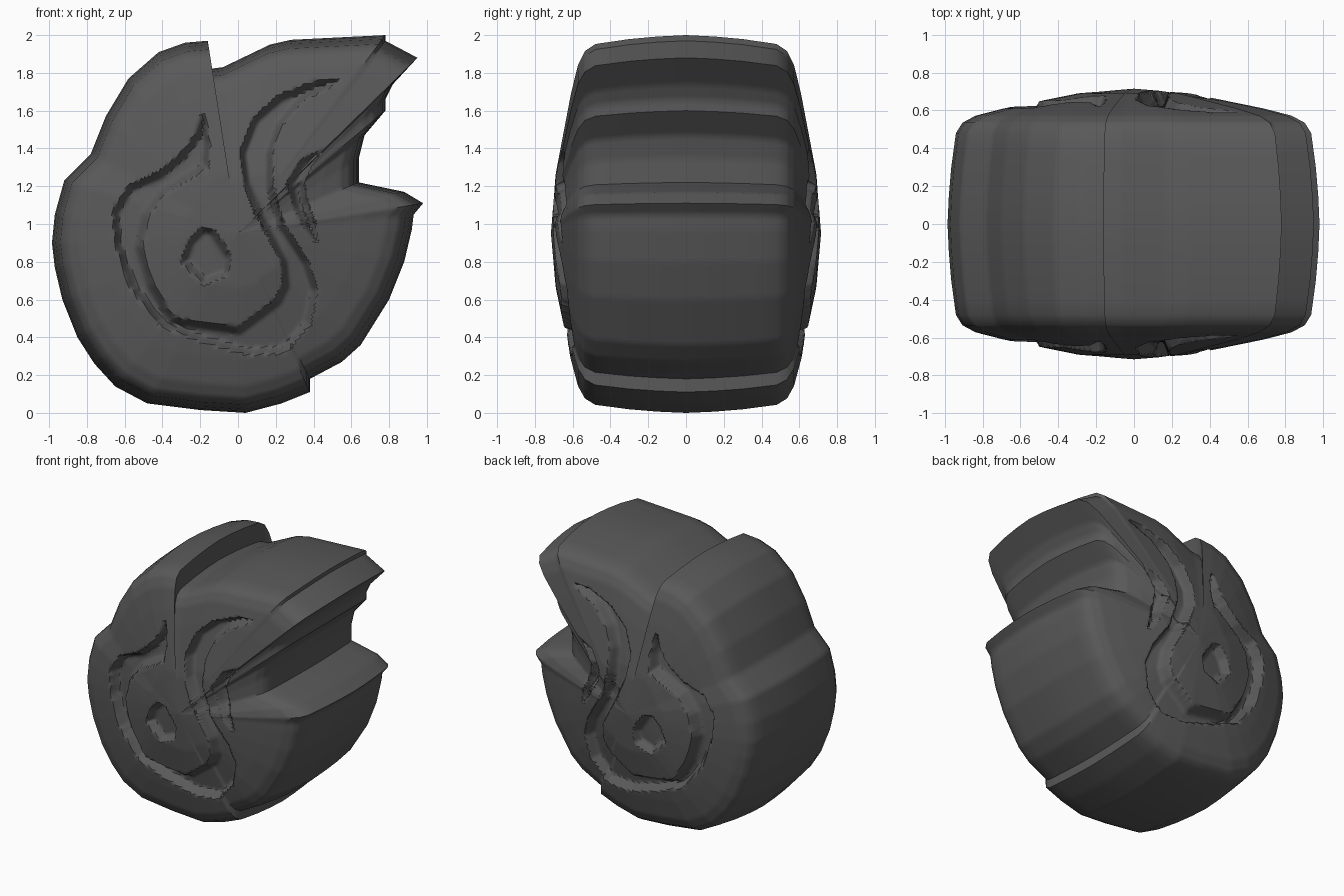
import bpy, bmesh
from mathutils import Vector as V

if "Cube" in bpy.data.objects:
    bpy.data.objects.remove(bpy.data.objects["Cube"])

# Flame silhouette (x, z), counter-clockwise from the bottom
OUTLINE = [(.04, 0), (.23, .05), (.38, .11), (.38, .18), (.55, .27), (.65, .36), (.8, .6),
           (.88, .8), (.92, .97), (.93, 1.05), (.98, 1.11), (.88, 1.17), (.64, 1.22),
           (.64, 1.35), (.67, 1.47), (.78, 1.6), (.78, 1.66), (.82, 1.74), (.95, 1.88),
           (.78, 1.97), (.78, 2), (.28, 1.975), (.17, 1.95), (-.08, 1.83), (-.16, 1.82),
           (-.16, 1.97), (-.28, 1.96), (-.42, 1.91), (-.58, 1.77), (-.7, 1.57), (-.78, 1.37),
           (-.92, 1.23), (-.97, 1.05), (-.985, .9), (-.97, .77), (-.93, .6), (-.85, .4),
           (-.76, .26), (-.65, .14), (-.48, .05), (-.2, .015)]

# Carved regions on the faces: swirl groove, side lick, centre drop
SWIRL = [(-.18, 1.6), (-.22, 1.48), (-.3, 1.37), (-.42, 1.27), (-.58, 1.2), (-.66, 1.07),
         (-.65, .9), (-.57, .67), (-.42, .47), (-.2, .38), (.05, .31), (.25, .32), (.38, .47),
         (.42, .65), (.37, .8), (.24, 1), (.18, 1.2), (.18, 1.38), (.23, 1.52), (.35, 1.66),
         (.57, 1.77), (.4, 1.75), (.22, 1.68), (.08, 1.56), (.01, 1.38), (.03, 1.22),
         (.1, 1.05), (.23, .8), (.24, .68), (.2, .6), (0, .45), (-.34, .5), (-.45, .68),
         (-.51, .88), (-.48, 1.04), (-.39, 1.16), (-.16, 1.3), (-.15, 1.43)]
LICK = [(.46, 1.4), (.33, 1.34), (.26, 1.22), (.29, 1.1), (.36, .97), (.43, .88),
        (.4, 1.02), (.36, 1.14), (.35, 1.22), (.39, 1.31)]
DROP = [(-.19, .985), (-.26, .91), (-.3, .8), (-.18, .68), (-.05, .73), (-.035, .83), (-.13, .97)]
CARVINGS = [(SWIRL, .08), (LICK, .06), (DROP, .06)]

# Half-thickness from the middle of the face (fraction 0) to the rim (fraction 1)
PROFILE = [(0, .715), (.3, .69), (.5, .65), (.7, .61), (.85, .572), (.92, .535),
           (.955, .48), (.98, .3), (.993, .15), (1, 0)]
CENTRE = V((0, .95))


def thickness(f):
    for (a, ya), (b, yb) in zip(PROFILE, PROFILE[1:]):
        if f <= b:
            return ya + (yb - ya) * (f - a) / (b - a)
    return 0


def inside_distance(x, z, poly):
    """Distance to the polygon border when inside, else 0."""
    inside, best = False, 9.0
    for (ax, az), (bx, bz) in zip(poly, poly[1:] + poly[:1]):
        if (az > z) != (bz > z) and x < ax + (bx - ax) * (z - az) / (bz - az):
            inside = not inside
        dx, dz = bx - ax, bz - az
        t = max(0, min(1, ((x - ax) * dx + (z - az) * dz) / (dx * dx + dz * dz)))
        best = min(best, (x - ax - t * dx) ** 2 + (z - az - t * dz) ** 2)
    return best ** .5 if inside else 0


def carve(x, z):
    cut = 0
    for poly, depth in CARVINGS:
        xs, zs = [p[0] for p in poly], [p[1] for p in poly]
        if min(xs) < x < max(xs) and min(zs) < z < max(zs):
            t = min(1, inside_distance(x, z, poly) / .04)
            cut += depth * t * (2 - t)
    return cut


# Evenly divided silhouette that keeps every corner
rim = []
for a, b in zip(OUTLINE, OUTLINE[1:] + OUTLINE[:1]):
    a, b = V(a), V(b)
    n = max(1, round((b - a).length / .024))
    rim += [a.lerp(b, i / n) for i in range(n)]

# Rings from the rim inwards, for both faces
fractions = [1, .993, .98, .967, .955, .94] + [.92 * i / 54 for i in range(54, 0, -1)]
rings = []
for f in fractions:
    pts = [CENTRE.lerp(p, f) for p in rim]
    rings.append([(p.x, thickness(f) - (carve(p.x, p.y) if f < .94 else 0), p.y) for p in pts])

bm = bmesh.new()
edge = [bm.verts.new(p) for p in rings[0]]
count = len(rim)
for side in (-1, 1):
    prev = edge
    for ring in rings[1:]:
        cur = [bm.verts.new((x, side * y, z)) for x, y, z in ring]
        for i in range(count):
            j = (i + 1) % count
            bm.faces.new((prev[i], prev[j], cur[j], cur[i]))
        prev = cur
    tip = bm.verts.new((CENTRE.x, side * PROFILE[0][1], CENTRE.y))
    for i in range(count):
        bm.faces.new((prev[i], prev[(i + 1) % count], tip))
bmesh.ops.recalc_face_normals(bm, faces=bm.faces)

# Flame stone object
mesh = bpy.data.meshes.new("flame_stone")
bm.to_mesh(mesh)
bm.free()
stone = bpy.data.objects.new("flame_stone", mesh)
bpy.context.collection.objects.link(stone)
mat = bpy.data.materials.new("dark_stone")
mat.diffuse_color = (.1, .1, .1, 1)
mat.use_nodes = True
mat.node_tree.nodes["Principled BSDF"].inputs["Base Color"].default_value = mat.diffuse_color
mesh.materials.append(mat)
bpy.context.view_layer.objects.active = stone
stone.select_set(True)
bpy.ops.object.shade_smooth_by_angle(angle=.7)
